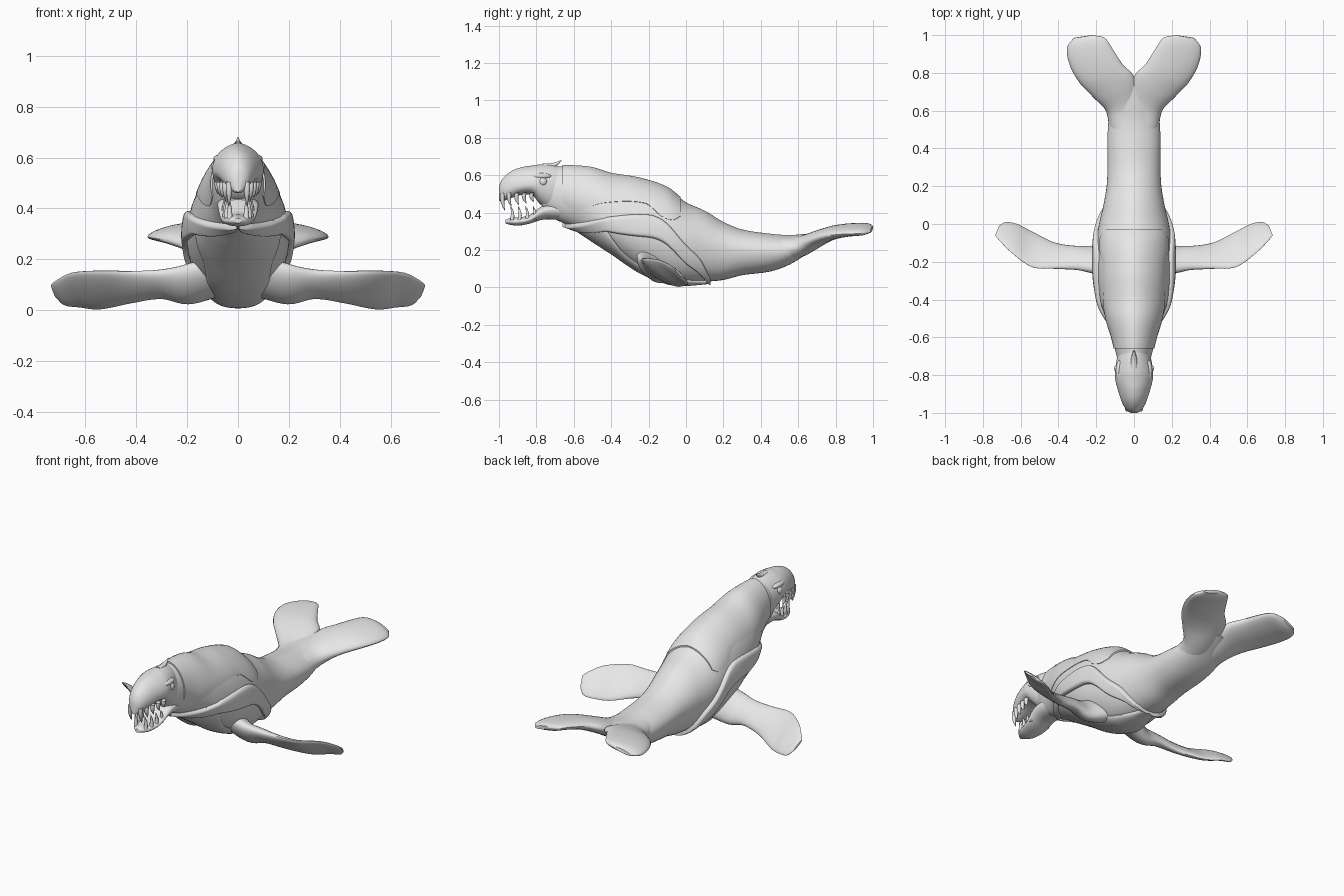
import bpy, bmesh
from math import sin, cos, acos, pi, radians
from mathutils import Vector

if "Cube" in bpy.data.objects:
    bpy.data.objects.remove(bpy.data.objects["Cube"])

clay = bpy.data.materials.new("light_grey")
clay.use_nodes = True
clay.diffuse_color = (0.8, 0.8, 0.8, 1)
clay.node_tree.nodes["Principled BSDF"].inputs["Base Color"].default_value = clay.diffuse_color


def finish(name, bm, crease=50):
    """Turn a bmesh into a smooth shaded object."""
    bmesh.ops.recalc_face_normals(bm, faces=bm.faces)
    mesh = bpy.data.meshes.new(name)
    bm.to_mesh(mesh)
    bm.free()
    mesh.materials.append(clay)
    obj = bpy.data.objects.new(name, mesh)
    bpy.context.collection.objects.link(obj)
    bpy.ops.object.select_all(action="DESELECT")
    obj.select_set(True)
    bpy.context.view_layer.objects.active = obj
    bpy.ops.object.shade_smooth_by_angle(angle=radians(crease))
    return obj


def loft(name, rings):
    """Bridge a list of closed rings and cap both ends."""
    bm = bmesh.new()
    rows = [[bm.verts.new(p) for p in ring] for ring in rings]
    count = len(rows[0])
    for a, b in zip(rows, rows[1:]):
        for i in range(count):
            j = (i + 1) % count
            bm.faces.new((a[i], a[j], b[j], b[i]))
    bm.faces.new(rows[0])
    bm.faces.new(rows[-1])
    return finish(name, bm)


def sample(table, key):
    """Smoothly interpolate the rows of a table by their first column."""
    last = len(table) - 1
    key = min(max(key, table[0][0]), table[last][0])
    i = max(k for k in range(last) if table[k][0] <= key)
    p, q = table[i], table[i + 1]
    before, after = table[max(i - 1, 0)], table[min(i + 2, last)]
    span = q[0] - p[0]
    t = (key - p[0]) / span
    out = []
    for c in range(1, len(p)):
        m = (q[c] - before[c]) / (q[0] - before[0]) * span
        n = (after[c] - p[c]) / (after[0] - p[0]) * span
        d = q[c] - p[c]
        out.append(p[c] + t * (m + t * (3 * d - 2 * m - n + t * (m + n - 2 * d))))
    return out


def steps(a, b, n):
    return [a + (b - a) * i / n for i in range(n + 1)]


def skin(table, y, a, lift=0):
    """Point on a lofted form; angle zero is underneath, pi is on top."""
    top, mid, bottom, width = sample(table, y)
    s, c = sin(a), cos(a)
    height, power = (mid - bottom, 0.88) if c > 0 else (top - mid, 1.15)
    x = (width + lift) * abs(s) ** power * (1 if s > 0 else -1)
    return Vector((x, y, mid - (height + lift) * c))


def form(name, table, n=60, sides=48):
    loft(name, [[skin(table, y, 2 * pi * k / sides) for k in range(sides)]
                for y in steps(table[0][0], table[-1][0], n)])


# Rows are y, top, widest height, bottom, half width
BODY = [(-.77, .64, .53, .42, .07), (-.70, .645, .50, .365, .092),
        (-.60, .645, .47, .32, .115), (-.50, .635, .41, .255, .15),
        (-.40, .605, .35, .19, .18), (-.25, .58, .30, .09, .2),
        (-.10, .53, .27, .03, .198), (0, .455, .25, .022, .185),
        (.10, .41, .23, .03, .162), (.20, .35, .21, .04, .145),
        (.30, .31, .2, .065, .14), (.45, .287, .195, .085, .14),
        (.55, .28, .2, .12, .135), (.65, .287, .235, .18, .12),
        (.74, .295, .265, .235, .07)]
SKULL = [(-1.0, .54, .51, .465, .018), (-.985, .575, .52, .46, .04),
         (-.94, .618, .535, .475, .065), (-.88, .642, .545, .495, .085),
         (-.82, .652, .55, .49, .1), (-.78, .657, .55, .445, .1),
         (-.72, .655, .53, .41, .092), (-.64, .635, .52, .42, .07)]
JAW = [(-.965, .362, .352, .342, .012), (-.94, .37, .352, .335, .038),
       (-.9, .375, .352, .33, .055), (-.84, .385, .362, .34, .068),
       (-.76, .44, .41, .363, .08), (-.66, .46, .42, .36, .08)]
form("body", BODY, 90)
form("skull", SKULL)
form("lower_jaw", JAW)


# Armour plates laid over the body
def angle_at(y, z):
    top, mid, bottom, _ = sample(BODY, y)
    if z < mid:
        return acos(min(1, max(0, (mid - z) / (mid - bottom))))
    return pi - acos(min(1, max(0, (z - mid) / (top - mid))))


def plate(name, y0, y1, low, high, lift, n=60, across=28):
    rings = []
    for y in steps(y0, y1, n):
        outer, inner = [], []
        for u in steps(0, 1, across):
            a = low(y) + (high(y) - low(y)) * u
            soft = 1 - abs(2 * u - 1) ** 8
            outer.append(skin(BODY, y, a, lift * (0.35 + 0.65 * soft)))
            inner.append(skin(BODY, y, a, -0.012))
        rings.append(outer + inner[::-1])
    loft(name, rings)


STRAP_EDGE = [(-.66, .335), (-.55, .345), (-.4, .37), (-.2, .378),
              (-.11, .34), (0, .22), (.08, .14), (.13, .045)]
BELLY_SPREAD = [(-.66, 1.5), (-.45, 1.3), (-.33, .7), (-.1, .55), (.13, .2)]
BACK_EDGE = [(-.66, .45), (-.58, .41), (-.45, .45), (-.22, .45),
             (-.13, .38), (-.07, .36), (-.03, .38)]


def strap_high(y):
    return angle_at(y, sample(STRAP_EDGE, y)[0]) + 0.03


def strap_low(y):
    return max(strap_high(y) - 0.45, 0.01)


def belly(y):
    return min(strap_high(y), sample(BELLY_SPREAD, y)[0])


def back(y):
    return angle_at(y, sample(BACK_EDGE, y)[0])


plate("breastplate", -.66, .13, lambda y: -belly(y), belly, .014)
plate("left_side_strap", -.66, .13, strap_low, strap_high, .022)
plate("right_side_strap", -.66, .13, lambda y: -strap_high(y), lambda y: -strap_low(y), .022)
plate("back_plate", -.66, -.03, back, lambda y: 2 * pi - back(y), .008)


# Flippers and tail flukes: two edge points and a half thickness per row
def blade(name, table, side, n=36, sides=24):
    def edges(t):
        r = sample(table, t)
        return Vector(r[:3]), Vector(r[3:6]), r[6]

    rings, end = [], table[-1][0]
    for t in steps(0, end, n):
        a, b, thick = edges(t)
        a0, b0, _ = edges(max(t - 0.1, 0))
        a1, b1, _ = edges(min(t + 0.1, end))
        up = (a1 + b1 - a0 - b0).cross(b - a).normalized()
        ring = []
        for k in range(sides):
            w = 2 * pi * k / sides
            p = (a + b) / 2 + (b - a) / 2 * cos(w) + up * thick * sin(w)
            ring.append((p.x * side, p.y, p.z))
        rings.append(ring)
    loft(name, rings)


FLIPPER = [(0, .10, -.25, .20, .10, -.09, .06, .06),
           (1, .20, -.255, .175, .20, -.12, .03, .048),
           (2, .30, -.24, .155, .30, -.12, .05, .034),
           (3, .42, -.235, .152, .42, -.10, .03, .025),
           (4, .54, -.228, .155, .54, -.04, .005, .02),
           (5, .65, -.15, .148, .62, 0, .012, .016),
           (6, .71, -.09, .12, .68, .01, .02, .012),
           (7, .735, -.06, .10, .715, -.01, .05, .005)]
FLUKE = [(0, .13, .50, .195, -.05, .50, .195, .075),
         (1, .15, .60, .215, -.04, .64, .23, .055),
         (2, .215, .67, .25, 0, .78, .29, .042),
         (3, .29, .75, .275, .06, .845, .315, .036),
         (4, .34, .84, .285, .115, .93, .33, .03),
         (5, .355, .93, .288, .155, .985, .332, .024),
         (6, .32, .985, .295, .22, 1.0, .325, .01)]


def ball(name, centre, radius):
    bm = bmesh.new()
    bmesh.ops.create_uvsphere(bm, u_segments=20, v_segments=12, radius=1)
    for v in bm.verts:
        v.co = Vector(centre) + Vector([c * r for c, r in zip(v.co, radius)])
    finish(name, bm)


def spike(name, base, tip, radius):
    """Curved tapering spike, used for teeth and the crest."""
    base, tip = Vector(base), Vector(tip)
    axis = tip - base
    side = Vector((1, 0, 0))
    other = axis.cross(side).normalized()
    rings = []
    for t in steps(0, 1, 6):
        r = radius * (1 - t * t) + 0.001
        mid = base + axis * t + other * radius * 0.6 * sin(pi * t)
        rings.append([mid + side * r * cos(w) + other * r * sin(w)
                      for w in steps(0, 2 * pi, 10)[:-1]])
    loft(name, rings)


for side, label in ((1, "left"), (-1, "right")):
    blade(label + "_flipper", FLIPPER, side)
    blade(label + "_fluke", FLUKE, side)
    ball(label + "_eye", (.088 * side, -.765, .565), (.017, .022, .022))
    ball(label + "_brow", (.075 * side, -.775, .595), (.022, .055, .016))
    # Teeth follow the width of each jaw
    for i, y in enumerate((-.98, -.945, -.905, -.865, -.825)):
        x = sample(SKULL, y)[3] * 0.8 * side
        drop = .41 if i == 0 else .425 + .008 * i
        spike(f"{label}_upper_tooth_{i}", (x, y, .505), (x, y + .012, drop), .012)
    for i, y in enumerate((-.93, -.89, -.85, -.81)):
        x = sample(JAW, y)[3] * 0.75 * side
        spike(f"{label}_lower_tooth_{i}", (x, y, .36), (x, y - .008, .435), .01)

spike("head_crest", (0, -.76, .645), (0, -.665, .68), .018)
